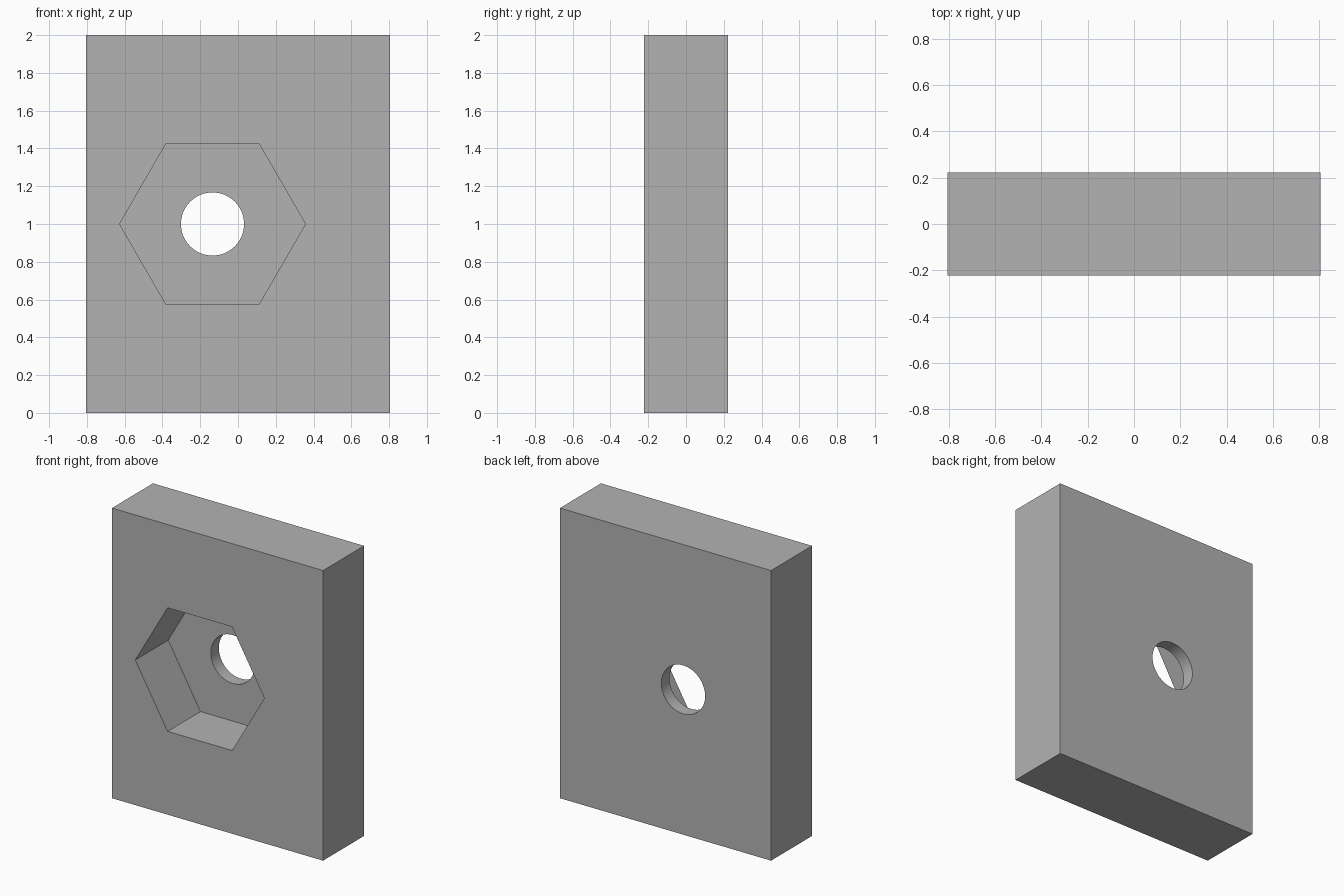
import bpy, math
from mathutils import Matrix

cube = bpy.data.objects.get("Cube")
if cube:
    bpy.data.objects.remove(cube, do_unlink=True)

WIDTH, DEPTH, HEIGHT = 1.61, 0.446, 2.0
HOLE_X, HOLE_Z = -0.135, 1.0
FRONT, BACK = -DEPTH / 2, DEPTH / 2
POCKET_FLOOR = FRONT + 0.358

grey = bpy.data.materials.new("plain grey")
grey.use_nodes = True
colour = (0.45, 0.45, 0.45, 1)
grey.diffuse_color = colour
grey.node_tree.nodes["Principled BSDF"].inputs["Base Color"].default_value = colour

# Rectangular block
bpy.ops.mesh.primitive_cube_add(size=1, location=(0, 0, HEIGHT / 2))
block = bpy.context.object
block.name = "block"
block.data.transform(Matrix.Diagonal((WIDTH, DEPTH, HEIGHT, 1)))
block.data.materials.append(grey)


def cut_prism(name, sides, radius, y0, y1):
    """Cut a prism running along y, with a corner pointing to the side."""
    bpy.ops.mesh.primitive_cylinder_add(vertices=sides, radius=radius, depth=y1 - y0)
    cutter = bpy.context.object
    cutter.name = name
    cutter.hide_render = True
    cutter.data.materials.append(grey)
    turn = Matrix.Rotation(math.pi / 2, 4, "X") @ Matrix.Rotation(math.pi / 2, 4, "Z")
    cutter.data.transform(Matrix.Translation((HOLE_X, (y0 + y1) / 2, HOLE_Z)) @ turn)
    bpy.ops.object.select_all(action="DESELECT")
    block.select_set(True)
    bpy.context.view_layer.objects.active = block
    mod = block.modifiers.new(name, "BOOLEAN")
    mod.operation = "DIFFERENCE"
    mod.solver = "EXACT"
    mod.object = cutter
    bpy.ops.object.modifier_apply(modifier=mod.name)
    bpy.data.objects.remove(cutter, do_unlink=True)


# Hexagonal pocket in the front, then the round hole through its floor
cut_prism("hex_pocket", 6, 0.492, FRONT - 0.1, POCKET_FLOOR)
cut_prism("round_hole", 64, 0.167, POCKET_FLOOR - 0.1, BACK + 0.1)

bpy.ops.object.shade_smooth_by_angle(angle=math.radians(30))
